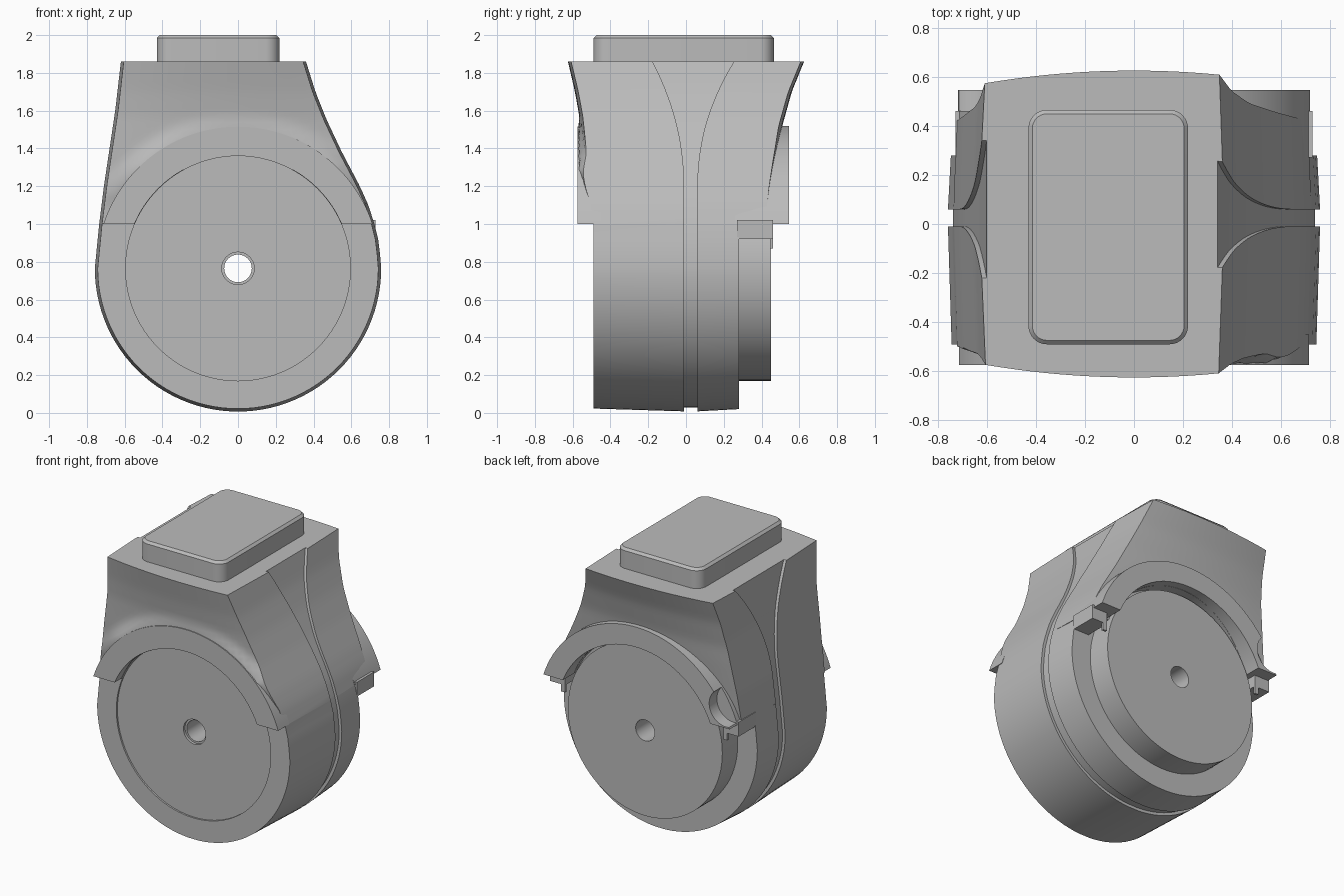
import bpy, bmesh, math
from mathutils import Matrix

if "Cube" in bpy.data.objects:
    bpy.data.objects.remove(bpy.data.objects["Cube"])

grey = bpy.data.materials.new("plain_grey")
grey.use_nodes = True
grey.diffuse_color = (0.5, 0.5, 0.5, 1)
grey.node_tree.nodes["Principled BSDF"].inputs["Base Color"].default_value = (0.5, 0.5, 0.5, 1)

AXLE, RAD, TOP = 0.765, 0.758, 1.86


def clamp(v):
    return max(0.0, min(1.0, v))


def lookup(table, z):
    for (z0, v0), (z1, v1) in zip(table, table[1:]):
        if z <= z1:
            return v0 + (v1 - v0) * (z - z0) / (z1 - z0)
    return table[-1][1]


def finish(name, bm):
    bmesh.ops.recalc_face_normals(bm, faces=bm.faces[:])
    mesh = bpy.data.meshes.new(name)
    bm.to_mesh(mesh)
    bm.free()
    mesh.materials.append(grey)
    obj = bpy.data.objects.new(name, mesh)
    bpy.context.collection.objects.link(obj)
    return obj


def cylinder(name, r, y0, y1, x=0, z=AXLE, sides=96):
    bm = bmesh.new()
    turn = Matrix.Translation((x, (y0 + y1) / 2, z)) @ Matrix.Rotation(math.pi / 2, 4, "X")
    bmesh.ops.create_cone(bm, cap_ends=True, segments=sides, radius1=r, radius2=r,
                          depth=y1 - y0, matrix=turn)
    return finish(name, bm)


def box(name, lo, hi):
    bm = bmesh.new()
    bmesh.ops.create_cube(bm, size=1)
    for v in bm.verts:
        v.co = [(a + b) / 2 + c * (b - a) for a, b, c in zip(lo, hi, v.co)]
    return finish(name, bm)


def cut(obj, cutter):
    mod = obj.modifiers.new("cut", "BOOLEAN")
    mod.operation, mod.solver, mod.object = "DIFFERENCE", "EXACT", cutter
    bpy.context.view_layer.objects.active = obj
    bpy.ops.object.modifier_apply(modifier=mod.name)


# Housing outline: round below the axle, flowing up to the neck
LEFT = [(AXLE, RAD), (1.0, .735), (1.2, .71), (1.4, .68), (1.6, .65), (TOP, .62)]
RIGHT = [(AXLE, RAD), (.9, .747), (1.0, .722), (1.1, .69), (1.2, .645), (1.38, .55),
         (1.55, .47), (1.7, .41), (TOP, .36)]
FRONT = [(1, .5), (1.2, .52), (1.38, .545), (1.57, .565), (1.7, .588), (TOP, .625)]
BACK = [(1, .42), (1.18, .45), (1.4, .49), (1.52, .51), (1.7, .56), (TOP, .625)]
ROWS = [AXLE - RAD * math.cos(math.radians(3 + i * 3.48)) for i in range(26)]
ROWS += [.84, .92, .999] + [1 + (TOP - 1) * i / 24 for i in range(25)]


def span(z):
    if z < AXLE:
        w = math.sqrt(max(0, RAD ** 2 - (AXLE - z) ** 2))
        return -w, w
    return -lookup(LEFT, z), lookup(RIGHT, z)


def front_y(x, z):
    if z < 1:
        return -.49
    y = -lookup(FRONT, z) + .14 * x * x * (z - 1) / (TOP - 1)
    # soft blend from the arch into the neck
    k = clamp((math.hypot(x, z - AXLE) - .745) / .08)
    k = 1 - (1 - k * k * (3 - 2 * k)) * clamp((z - 1.1) / .2)
    return -.57 + (y + .57) * k


def back_y(x, z):
    return .28 if z < 1 else lookup(BACK, z) - .14 * x * x * (z - 1) / (TOP - 1)


def seam(x, z, base, left, right):
    t = max(0, (z - 1.2) / (TOP - 1.2)) ** 2
    return base + t * (left + (right - left) * clamp(x + .5))


def seam_front(x, z):
    return seam(x, z, -.01, -.21, -.16)


def seam_back(x, z):
    return seam(x, z, .06, .28, .18)


def shell(name, layers, cols=28):
    """Solid between two y surfaces, each with its own outline inset."""
    bm = bmesh.new()
    grids = []
    for depth, inset in layers:
        grid = []
        for z in ROWS:
            l, r = span(z)
            s = 1 - inset / RAD
            zz = AXLE + (z - AXLE) * s if z < AXLE else z
            l, r = (l * s, r * s) if z < AXLE else (l + inset, r - inset)
            xs = [l + (r - l) * i / cols for i in range(cols + 1)]
            grid.append([bm.verts.new((x, depth(x, z), zz)) for x in xs])
        grids.append(grid)
        for a, b in zip(grid, grid[1:]):
            for i in range(cols):
                bm.faces.new((a[i], a[i + 1], b[i + 1], b[i]))
    rims = []
    for g in grids:
        rims.append(g[0] + [row[-1] for row in g[1:-1]] + g[-1][::-1]
                    + [row[0] for row in g[-2:0:-1]])
    for i in range(len(rims[0])):
        bm.faces.new((rims[0][i - 1], rims[0][i], rims[1][i], rims[1][i - 1]))
    return finish(name, bm)


front_half = shell("front_housing", [(front_y, .015), (seam_front, 0)])
back_half = shell("back_housing", [(seam_back, 0), (back_y, .012)])
core = shell("seam_core", [(lambda x, z: seam_front(x, z) - .03, .02),
                           (lambda x, z: seam_back(x, z) + .03, .02)])


# Arches over the hub, ending on a level edge
def arch(name, inner, outer, y0, y1, steps=64):
    bm = bmesh.new()
    rows = []
    for i in range(steps + 1):
        row = []
        for r, y in ((inner, y0), (outer, y0), (outer, y1), (inner, y1)):
            start = math.asin((1 - AXLE) / r)
            a = start + (math.pi - 2 * start) * i / steps
            row.append(bm.verts.new((r * math.cos(a), y, AXLE + r * math.sin(a))))
        rows.append(row)
    for a, b in zip(rows, rows[1:]):
        for j in range(4):
            bm.faces.new((a[j - 1], a[j], b[j], b[j - 1]))
    bm.faces.new(rows[0])
    bm.faces.new(rows[-1])
    return finish(name, bm)


front_arch = arch("front_arch", .597, .75, -.575, -.45)
back_arch = arch("back_arch", .615, .755, .26, .545)

# Hub and clips at the arch ends
hub = cylinder("hub_disc", .595, 0, .45)
parts = [front_half, back_half, core, front_arch, back_arch, hub]
for side, word in ((1, "left"), (-1, "right")):
    xs = sorted((side * .61, side * .728))
    parts.append(box(word + "_clip", (xs[0], .27, .92), (xs[1], .46, 1.02)))
    xs = sorted((side * .61, side * .64))
    parts.append(box(word + "_clip_lip", (xs[0], .445, .87), (xs[1], .46, .93)))

# Recesses, axle hole and arch pocket
bore = cylinder("bore_cutter", .073, -2, 2, sides=48)
rim = cylinder("bore_rim_cutter", .086, -2, -.46, sides=48)
front_recess = cylinder("front_recess_cutter", .595, -2, -.478)
back_recess = cylinder("back_recess_cutter", .614, .40, 2)
pocket = cylinder("pocket_cutter", .13, .46, 2, x=-.69, z=1.14, sides=48)
for obj, cutters in ((front_half, (front_recess, rim, bore)), (core, (bore,)),
                     (back_half, (back_recess, pocket, bore)),
                     (hub, (bore,)), (back_arch, (pocket,))):
    for c in cutters:
        cut(obj, c)
for c in (bore, rim, front_recess, back_recess, pocket):
    bpy.data.objects.remove(c)

# Mounting block with rounded corners and a softened top edge
block = box("mounting_block", (-.43, -.49, TOP - .02), (.22, .465, 2))
bm = bmesh.new()
bm.from_mesh(block.data)
upright = [e for e in bm.edges if abs(e.verts[0].co.z - e.verts[1].co.z) > .05]
bmesh.ops.bevel(bm, geom=upright, offset=.075, segments=8, profile=.5, affect="EDGES")
rim_edges = [e for e in bm.edges if all(v.co.z > 1.99 for v in e.verts)]
bmesh.ops.bevel(bm, geom=rim_edges, offset=.016, segments=1, affect="EDGES")
bm.to_mesh(block.data)
bm.free()
parts.append(block)

bpy.ops.object.select_all(action="DESELECT")
for obj in parts:
    obj.select_set(True)
bpy.context.view_layer.objects.active = block
bpy.ops.object.shade_smooth_by_angle(angle=math.radians(28))
